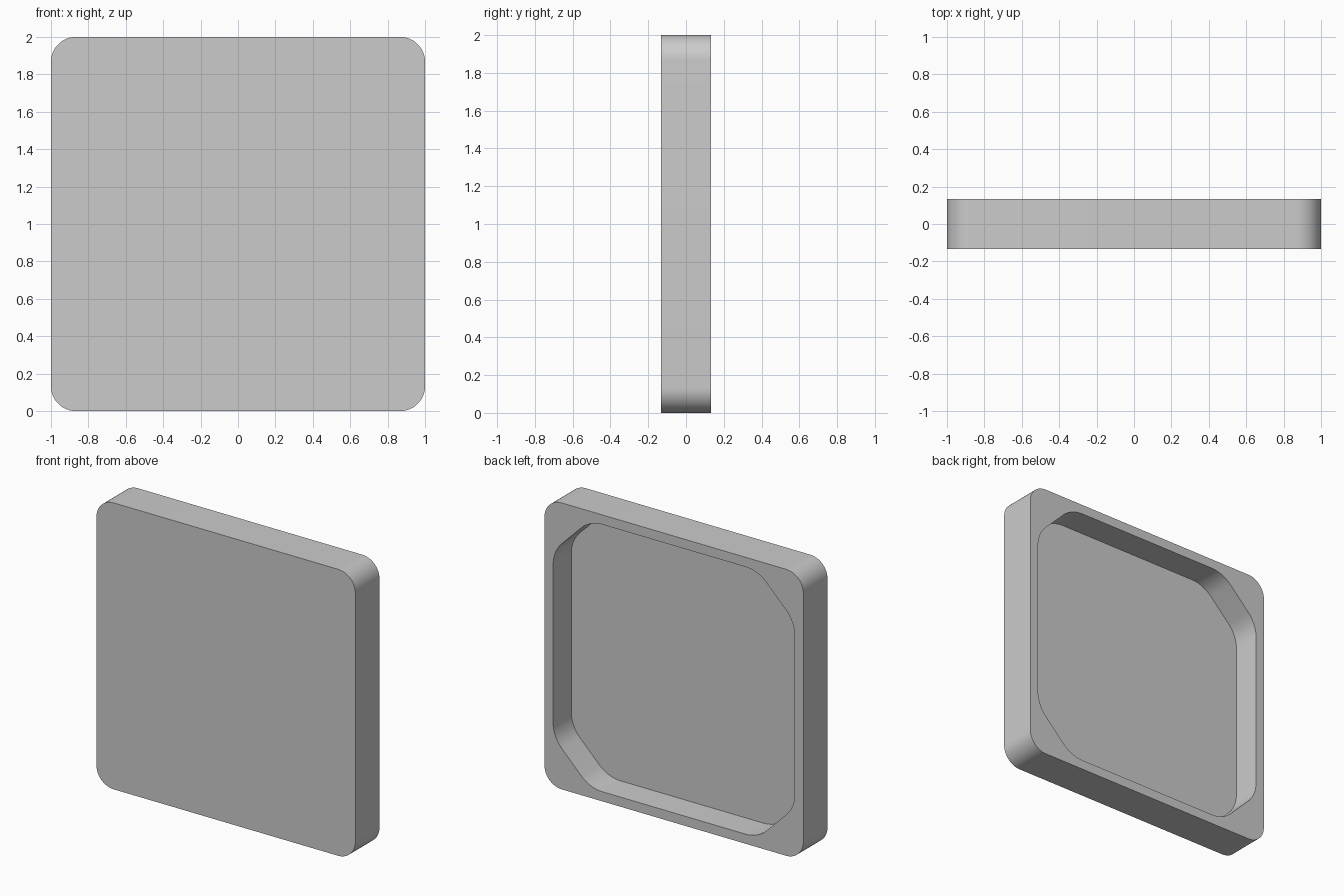
import bpy
import bmesh
import math
from mathutils import Vector

cube = bpy.data.objects.get("Cube")
if cube:
    bpy.data.objects.remove(cube, do_unlink=True)

HALF = 1.0        # half of the square side
DEPTH = 0.267     # full thickness
WALL = 0.067      # rim and floor thickness
CHAMFER = 0.285   # corner cut of the recess
SEGS = 9


def filleted(corners, radius, segs):
    """Counter-clockwise convex outline with every corner rounded."""
    points = []
    for i, p in enumerate(corners):
        d_in = (p - corners[i - 1]).normalized()
        d_out = (corners[(i + 1) % len(corners)] - p).normalized()
        turn = d_in.angle(d_out)
        start = math.atan2(-d_in.x, d_in.y)
        center = p + (d_out - d_in).normalized() * radius / math.cos(turn / 2)
        for k in range(segs + 1):
            a = start + turn * k / segs
            points.append(center + radius * Vector((math.cos(a), math.sin(a))))
    return points


# Outer outline: rounded square
square = [Vector((sx * HALF, sz * HALF))
          for sx, sz in ((1, 1), (-1, 1), (-1, -1), (1, -1))]
outer = filleted(square, 0.133, 2 * SEGS + 1)

# Recess outline: square with cut, rounded corners
h = HALF - WALL
c = h - CHAMFER
octagon = []
for sx, sz in ((1, 1), (-1, 1), (-1, -1), (1, -1)):
    pair = [Vector((sx * h, sz * c)), Vector((sx * c, sz * h))]
    octagon += pair if sx * sz > 0 else pair[::-1]
inner = filleted(octagon, 0.23, SEGS)

# Tray: front plate, side walls, rim and recess, bridged ring by ring
bm = bmesh.new()
front, back = -DEPTH / 2, DEPTH / 2
rings = [[bm.verts.new((p.x, y, p.y + HALF)) for p in outline]
         for outline, y in ((outer, front), (outer, back),
                            (inner, back), (inner, front + WALL))]
bm.faces.new(rings[0])
bm.faces.new(rings[-1])
for a, b in zip(rings, rings[1:]):
    for i in range(len(a)):
        j = (i + 1) % len(a)
        bm.faces.new((a[i], a[j], b[j], b[i]))
bmesh.ops.recalc_face_normals(bm, faces=bm.faces)

mesh = bpy.data.meshes.new("square_cover")
bm.to_mesh(mesh)
bm.free()
cover = bpy.data.objects.new("square_cover", mesh)
bpy.context.collection.objects.link(cover)

# Plain grey
grey = bpy.data.materials.new("light_grey")
grey.use_nodes = True
color = (0.6, 0.6, 0.6, 1)
grey.diffuse_color = color
grey.node_tree.nodes["Principled BSDF"].inputs["Base Color"].default_value = color
mesh.materials.append(grey)

# Smooth rounded corners, crisp rims
bpy.ops.object.select_all(action="DESELECT")
cover.select_set(True)
bpy.context.view_layer.objects.active = cover
bpy.ops.object.shade_smooth_by_angle(angle=math.radians(30))
